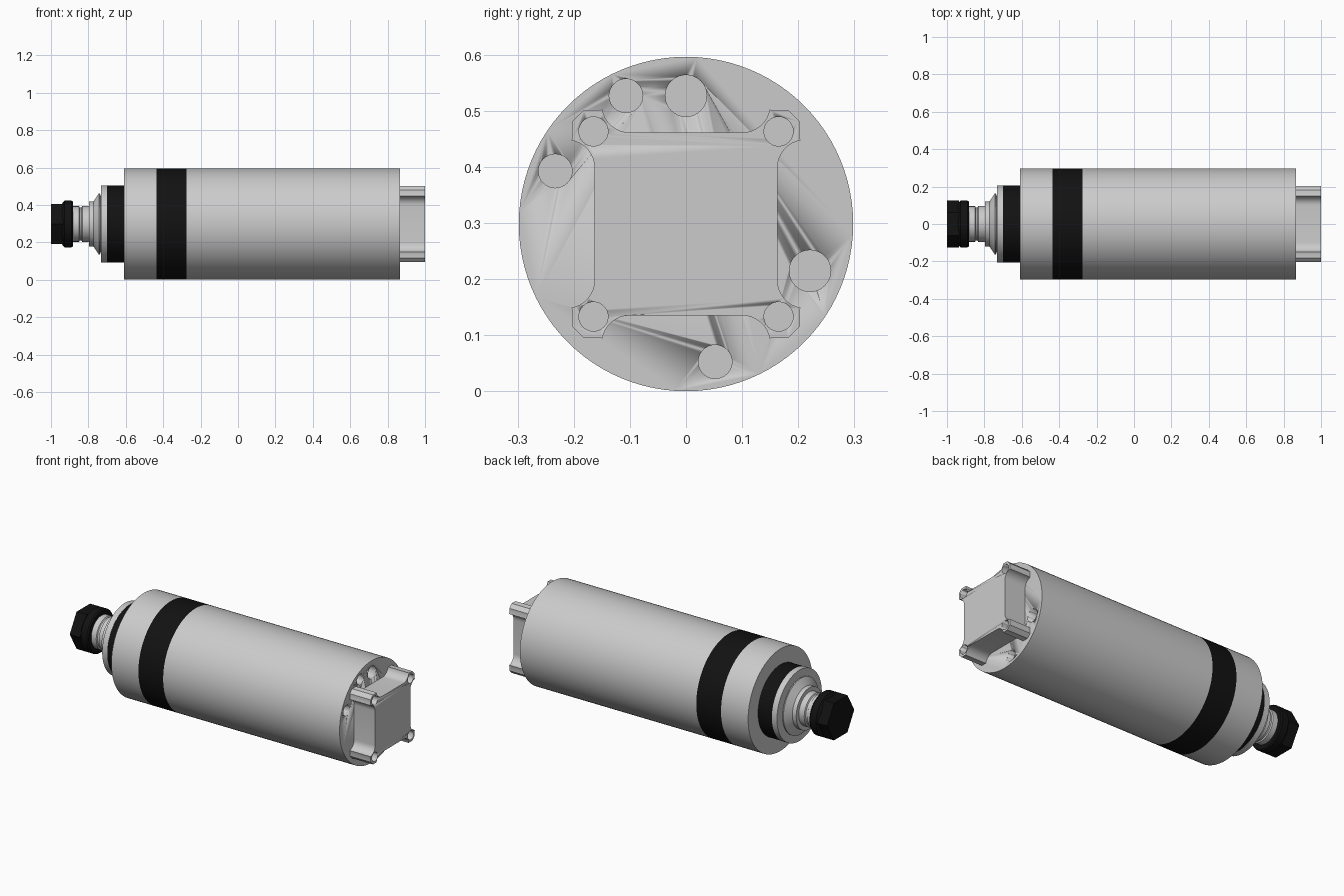
import bpy, bmesh
from math import sin, cos, pi, radians
from mathutils import Vector

if "Cube" in bpy.data.objects:
    bpy.data.objects.remove(bpy.data.objects["Cube"])

CZ = 0.2985   # height of the spindle axis
R = 0.298     # housing radius

black = bpy.data.materials.new("black")
black.diffuse_color = (0.006, 0.006, 0.006, 1)
black.use_nodes = True
black.node_tree.nodes["Principled BSDF"].inputs["Base Color"].default_value = black.diffuse_color


def finish(name, bm, mat=None, smooth=True):
    bmesh.ops.recalc_face_normals(bm, faces=bm.faces)
    me = bpy.data.meshes.new(name)
    bm.to_mesh(me)
    bm.free()
    ob = bpy.data.objects.new(name, me)
    bpy.context.collection.objects.link(ob)
    if mat:
        me.materials.append(mat)
    if smooth:
        bpy.ops.object.select_all(action='DESELECT')
        ob.select_set(True)
        bpy.context.view_layer.objects.active = ob
        bpy.ops.object.shade_smooth_by_angle(angle=radians(30))
    return ob


def add_lathe(bm, profile, n=96, y=0, z=CZ):
    """Closed solid of revolution about x from (x, radius) points."""
    rings = [[bm.verts.new((x, y + r * cos(2 * pi * i / n), z + r * sin(2 * pi * i / n)))
              for i in range(n)] for x, r in profile]
    for a, b in zip(rings, rings[1:]):
        for i in range(n):
            j = (i + 1) % n
            bm.faces.new((a[i], a[j], b[j], b[i]))
    bm.faces.new(rings[0])
    bm.faces.new(rings[-1])


def lathe(name, profile, mat=None, n=96):
    bm = bmesh.new()
    add_lathe(bm, profile, n)
    return finish(name, bm, mat)


def drill(ob, holes, x0, x1):
    """Cut round holes (y, z, radius) running along x."""
    bm = bmesh.new()
    for y, z, r in holes:
        add_lathe(bm, [(x0, r), (x1, r)], 32, y, z)
    cutter = finish(ob.name + "_cutter", bm)
    cutter.hide_render = True
    cutter.hide_set(True)
    mod = ob.modifiers.new("holes", 'BOOLEAN')
    mod.operation = 'DIFFERENCE'
    mod.solver = 'EXACT'
    mod.object = cutter


# Collet nut: hexagon in front, round chamfered collar behind
lathe("nut_hexagon", [(-1.0, 0.125), (-0.935, 0.125)], black, 6)
lathe("nut_collar", [(-0.942, 0.108), (-0.928, 0.125), (-0.890, 0.125), (-0.882, 0.119)], black)

# Shaft with groove, shoulder and flared slinger
lathe("shaft", [(-0.885, 0.095), (-0.850, 0.095), (-0.846, 0.089), (-0.836, 0.089),
                (-0.832, 0.097), (-0.797, 0.097), (-0.797, 0.121), (-0.772, 0.121),
                (-0.744, 0.163), (-0.738, 0.163), (-0.735, 0.150), (-0.73, 0.150)])

# Nose
lathe("nose_plate", [(-0.733, 0.207), (-0.70, 0.207)])
lathe("nose_ring", [(-0.70, 0.206), (-0.61, 0.206)], black)

# Housing
lathe("front_housing", [(-0.61, R), (-0.435, R)])
lathe("dark_band", [(-0.435, R), (-0.275, R)], black)
lathe("main_housing", [(-0.275, R), (0.695, R)])
rear_cap = lathe("rear_cap", [(0.695, R), (0.865, R)])
drill(rear_cap, [(-0.107, 0.527, 0.03), (0, 0.527, 0.037), (-0.233, 0.393, 0.03),
                 (0.221, 0.215, 0.037), (0.052, 0.053, 0.03)], 0.78, 0.9)

# Rear connector block: one corner outline repeated four times
corner = [Vector((0.1 + 0.05 * sin(a), 0.213 - 0.05 * cos(a)))
          for a in [radians(t) for t in range(0, 81, 10)]]
corner += [Vector((0.152, 0.203)), Vector((0.182, 0.203))]
corner += [Vector((p.y, p.x)) for p in reversed(corner)]
bm = bmesh.new()
outline = []
for k in range(4):
    c, s = round(cos(-k * pi / 2)), round(sin(-k * pi / 2))
    outline += [bm.verts.new((0.865, p.x * c - p.y * s, CZ + p.x * s + p.y * c)) for p in corner]
face = bm.faces.new(outline)
ext = bmesh.ops.extrude_face_region(bm, geom=[face], use_keep_orig=True)
bmesh.ops.translate(bm, vec=(0.135, 0, 0),
                    verts=[v for v in ext["geom"] if isinstance(v, bmesh.types.BMVert)])
block = finish("connector_block", bm)
drill(block, [(y, CZ + z, 0.026) for y in (-0.165, 0.165) for z in (-0.165, 0.165)], 0.9, 1.05)
